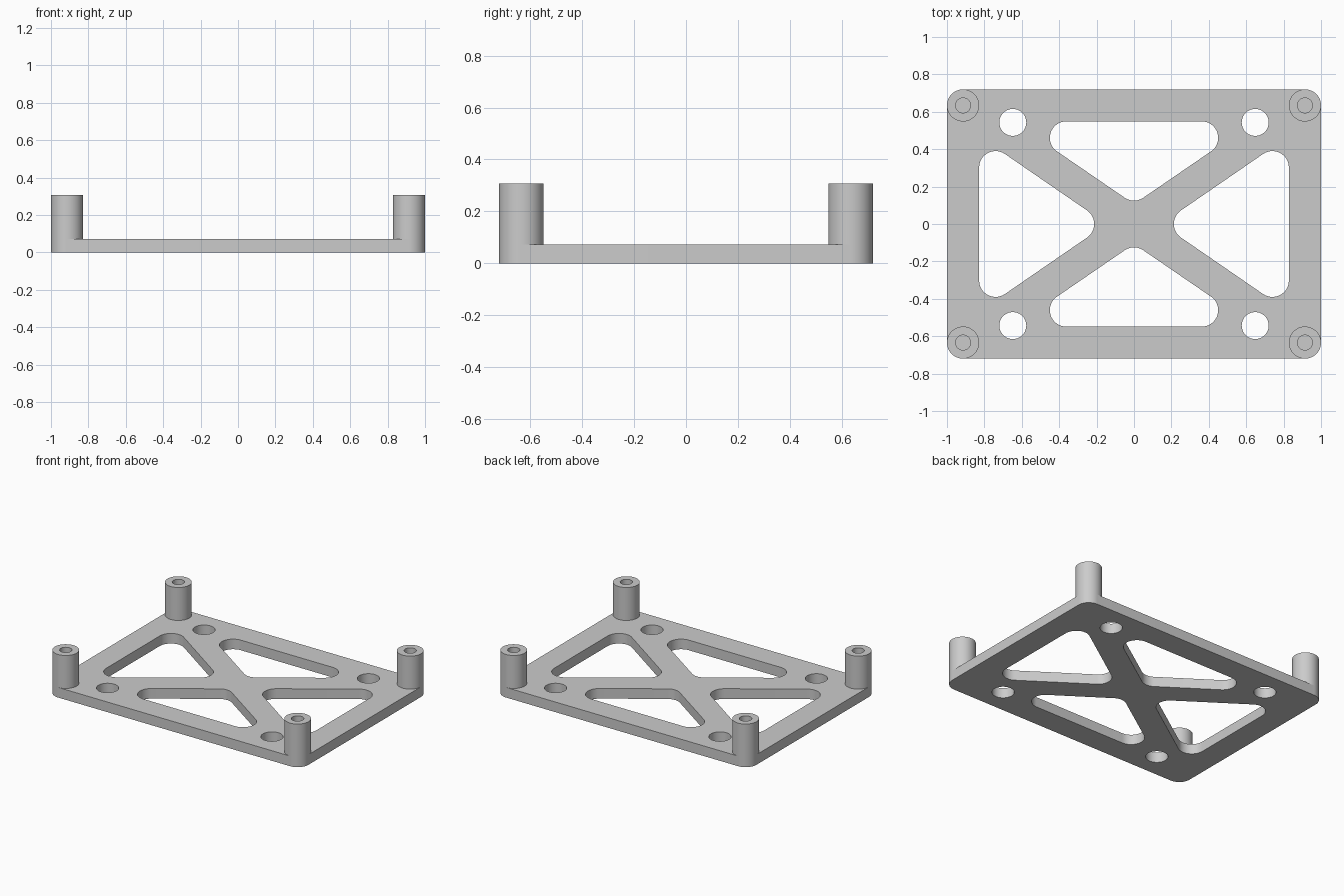
import bpy, bmesh
from math import sin, cos, pi, tau, radians, atan2
from mathutils import Vector

HALF_X, HALF_Y = 1.0, 0.72
THICK, TOP = 0.072, 0.307
POST_R, BORE_R = 0.086, 0.04
POST_X, POST_Y = HALF_X - POST_R, HALF_Y - POST_R
SEGMENTS = 64

cube = bpy.data.objects.get("Cube")
if cube:
    bpy.data.objects.remove(cube, do_unlink=True)

# One plain grey material
grey = bpy.data.materials.new("light grey")
grey.use_nodes = True
colour = (0.6, 0.6, 0.6, 1)
grey.diffuse_color = colour
grey.node_tree.nodes["Principled BSDF"].inputs["Base Color"].default_value = colour


def finish(name, mesh):
    """Weld, orient and smooth a mesh, then link it as an object."""
    bm = bmesh.new()
    bm.from_mesh(mesh)
    bmesh.ops.remove_doubles(bm, verts=bm.verts, dist=1e-5)
    bmesh.ops.recalc_face_normals(bm, faces=bm.faces)
    bm.to_mesh(mesh)
    bm.free()
    mesh.materials.clear()
    mesh.materials.append(grey)
    obj = bpy.data.objects.new(name, mesh)
    bpy.context.collection.objects.link(obj)
    bpy.ops.object.select_all(action='DESELECT')
    obj.select_set(True)
    bpy.context.view_layer.objects.active = obj
    bpy.ops.object.shade_smooth_by_angle(angle=radians(30))
    return obj


def circle(x, y, r):
    return [(x + r * cos(tau * i / SEGMENTS), y + r * sin(tau * i / SEGMENTS))
            for i in range(SEGMENTS)]


def rounded(centres, r, steps=16):
    """Outline around equal circles placed counter-clockwise."""
    points = []
    n = len(centres)
    for i, c in enumerate(centres):
        c = Vector(c)
        before = c - Vector(centres[i - 1])
        after = Vector(centres[(i + 1) % n]) - c
        start = atan2(before.y, before.x) - pi / 2
        turn = (atan2(after.y, after.x) - pi / 2 - start) % tau
        for k in range(steps + 1):
            a = start + turn * k / steps
            points.append((c.x + r * cos(a), c.y + r * sin(a)))
    return points


# Plate outline, truss windows and mounting holes
corners = [(-POST_X, -POST_Y), (POST_X, -POST_Y), (POST_X, POST_Y), (-POST_X, POST_Y)]
outlines = [rounded(corners, POST_R)]
for s in (1, -1):
    end_window = [(0.301 * s, 0), (0.74 * s, -0.302 * s), (0.74 * s, 0.302 * s)]
    long_window = [(0, 0.213 * s), (0.362 * s, 0.461 * s), (-0.362 * s, 0.461 * s)]
    outlines += [rounded(end_window, 0.088), rounded(long_window, 0.088)]
    outlines += [circle(0.648 * s, y, 0.072) for y in (-0.543, 0.543)]

curve = bpy.data.curves.new("plate_profile", 'CURVE')
curve.dimensions = '2D'
curve.fill_mode = 'BOTH'
curve.extrude = THICK / 2
for outline in outlines:
    spline = curve.splines.new('POLY')
    spline.points.add(len(outline) - 1)
    for point, (x, y) in zip(spline.points, outline):
        point.co = (x, y, 0, 1)
    spline.use_cyclic_u = True
profile = bpy.data.objects.new("plate_profile", curve)
bpy.context.collection.objects.link(profile)
bpy.context.view_layer.update()
evaluated = profile.evaluated_get(bpy.context.evaluated_depsgraph_get())
plate_mesh = bpy.data.meshes.new_from_object(evaluated)
bpy.data.objects.remove(profile, do_unlink=True)
plate = finish("base_plate", plate_mesh)
plate.location.z = THICK / 2

# Hollow corner posts, with the plate as the floor of each bore
bm = bmesh.new()
rings = [[bm.verts.new((x, y, z)) for x, y in circle(0, 0, r)]
         for r, z in ((POST_R, THICK), (POST_R, TOP), (BORE_R, TOP), (BORE_R, THICK))]
for low, high in zip(rings, rings[1:]):
    for i in range(SEGMENTS):
        j = (i + 1) % SEGMENTS
        bm.faces.new((low[i], low[j], high[j], high[i]))
post_mesh = bpy.data.meshes.new("post")
bm.to_mesh(post_mesh)
bm.free()
names = ("front_right_post", "front_left_post", "back_left_post", "back_right_post")
for name, (x, y) in zip(names, corners):
    post = finish(name, post_mesh.copy())
    post.location = (x, y, 0)
